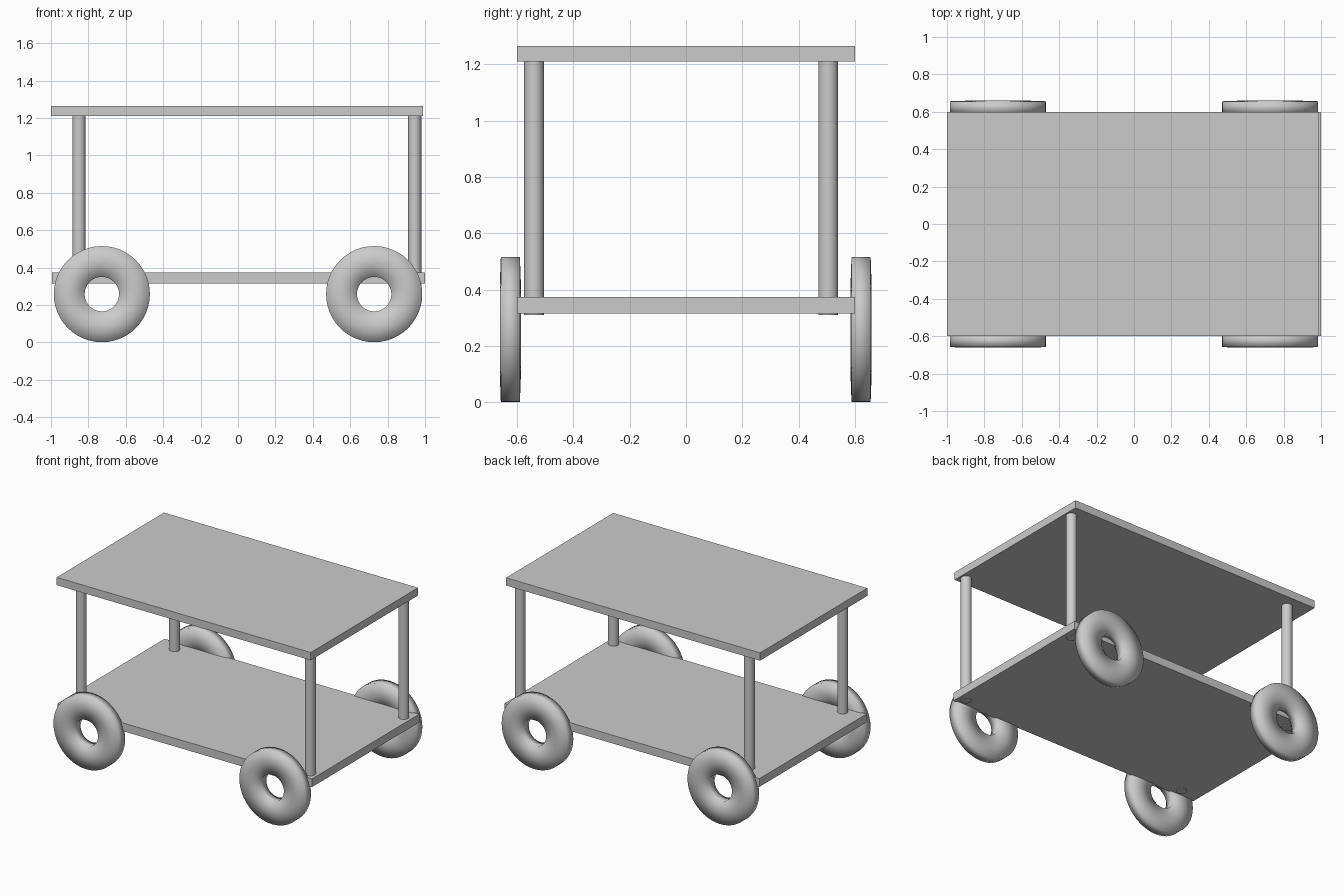
import bpy, bmesh, math

if "Cube" in bpy.data.objects:
    bpy.data.objects.remove(bpy.data.objects["Cube"])


def make_object(name, bm, smooth=None):
    bmesh.ops.recalc_face_normals(bm, faces=bm.faces[:])
    me = bpy.data.meshes.new(name)
    bm.to_mesh(me)
    bm.free()
    if smooth is not None:
        me.shade_smooth()
        if smooth < 180:
            me.set_sharp_from_angle(angle=math.radians(smooth))
    ob = bpy.data.objects.new(name, me)
    bpy.context.collection.objects.link(ob)
    return ob


def box(name, x0, x1, y0, y1, z0, z1):
    bm = bmesh.new()
    bmesh.ops.create_cube(bm, size=1)
    bmesh.ops.scale(bm, vec=(x1 - x0, y1 - y0, z1 - z0), verts=bm.verts[:])
    bmesh.ops.translate(bm, vec=((x0 + x1) / 2, (y0 + y1) / 2, (z0 + z1) / 2), verts=bm.verts[:])
    return make_object(name, bm)


def leg(name, x, y, z0, z1, r=0.035):
    bm = bmesh.new()
    bmesh.ops.create_cone(bm, cap_ends=True, segments=32, radius1=r, radius2=r, depth=z1 - z0)
    bmesh.ops.translate(bm, vec=(x, y, (z0 + z1) / 2), verts=bm.verts[:])
    return make_object(name, bm, 40)


def wheel(name, x, y, z, n=48):
    # Slightly crowned rectangular section (radius, offset) spun about the axle
    section = [(0.257, -0.034), (0.257, 0.034), (0.175, 0.037),
               (0.092, 0.034), (0.092, -0.034), (0.175, -0.037)]
    bm = bmesh.new()
    rings = []
    for i in range(n):
        a = 2 * math.pi * i / n
        rings.append([bm.verts.new((x + r * math.cos(a), y + o, z + r * math.sin(a)))
                      for r, o in section])
    k = len(section)
    for i in range(n):
        a, b = rings[i], rings[(i + 1) % n]
        for j in range(k):
            bm.faces.new((a[j], a[(j + 1) % k], b[(j + 1) % k], b[j]))
    return make_object(name, bm, 180)


# Shelves
box("top_shelf", -1.0, 0.99, -0.6, 0.6, 1.21, 1.265)
box("bottom_shelf", -0.995, 1.0, -0.6, 0.6, 0.315, 0.373)

# Posts and wheels at the four corners
for side, lx, wx in (("left", -0.85, -0.728), ("right", 0.945, 0.728)):
    for end, ly, wy in (("front", -0.54, -0.624), ("back", 0.505, 0.622)):
        leg(f"{end}_{side}_leg", lx, ly, 0.31, 1.215)
        wheel(f"{end}_{side}_wheel", wx, wy, 0.258)
